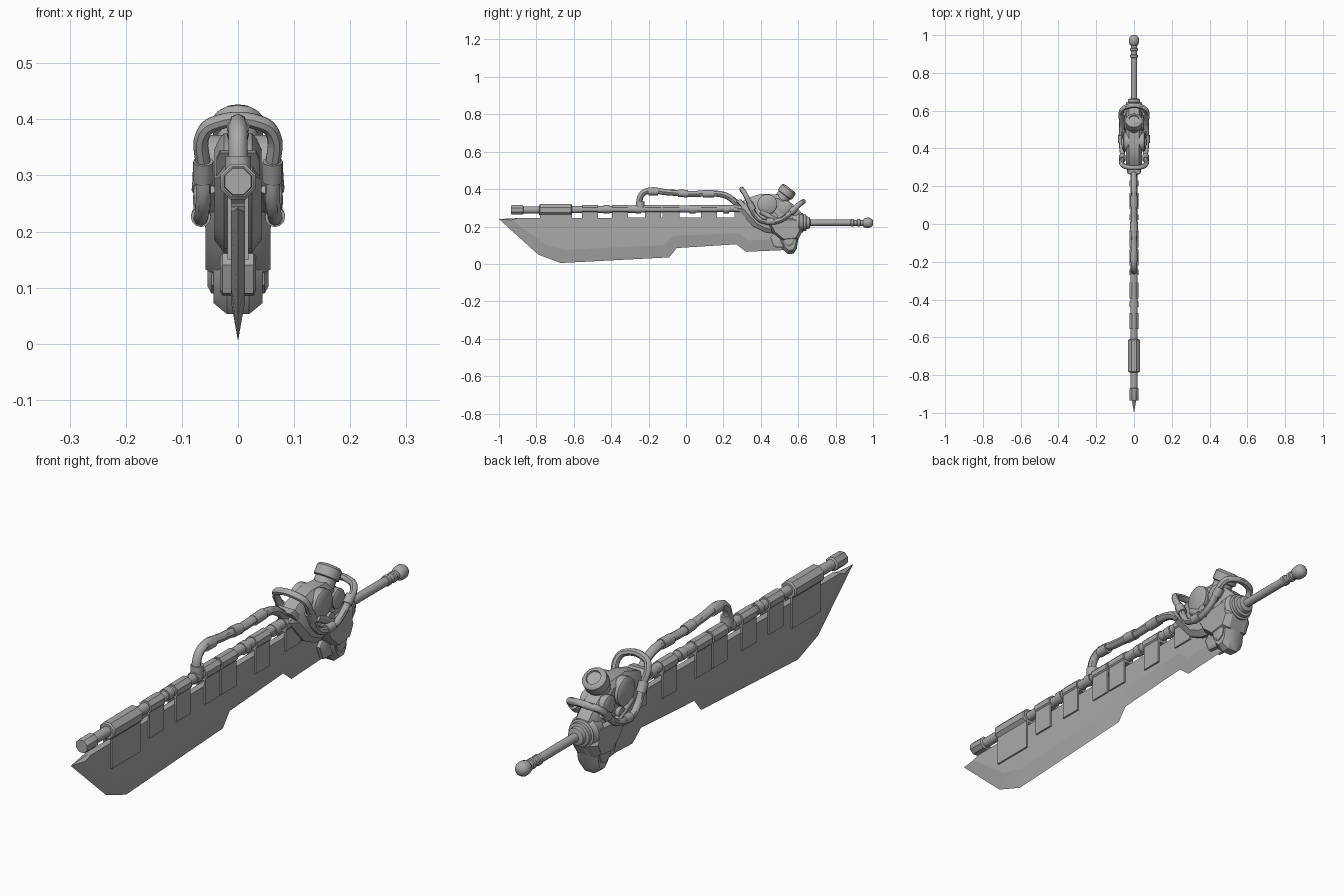
import bpy, bmesh, math
from mathutils import Vector

if "Cube" in bpy.data.objects:
    bpy.data.objects.remove(bpy.data.objects["Cube"])

steel = bpy.data.materials.new("grey_steel")
steel.use_nodes = True
GREY = (0.4, 0.4, 0.4, 1)
steel.diffuse_color = GREY
steel.node_tree.nodes["Principled BSDF"].inputs["Base Color"].default_value = GREY


def finish(ob, angle=40):
    """Give an object its colour and smooth its shallow edges."""
    ob.data.materials.clear()
    ob.data.materials.append(steel)
    bpy.ops.object.select_all(action="DESELECT")
    ob.select_set(True)
    bpy.context.view_layer.objects.active = ob
    bpy.ops.object.shade_smooth_by_angle(angle=math.radians(angle))
    return ob


def from_bmesh(name, bm, angle=40):
    bmesh.ops.recalc_face_normals(bm, faces=bm.faces)
    me = bpy.data.meshes.new(name)
    bm.to_mesh(me)
    bm.free()
    ob = bpy.data.objects.new(name, me)
    bpy.context.collection.objects.link(ob)
    return finish(ob, angle)


def lathe(name, profile, origin=(0, 0, 0), axis=(0, 1, 0), seg=12):
    """Turn (distance, radius) pairs about an axis."""
    bm = bmesh.new()
    origin, axis = Vector(origin), Vector(axis).normalized()
    side = axis.orthogonal().normalized()
    up = axis.cross(side)
    rings = []
    for d, r in profile:
        ring = []
        for i in range(seg):
            a = math.tau * (i + 0.5) / seg
            ring.append(bm.verts.new(origin + axis * d + (side * math.cos(a) + up * math.sin(a)) * r))
        rings.append(ring)
    for a, b in zip(rings, rings[1:]):
        for i in range(seg):
            j = (i + 1) % seg
            bm.faces.new((a[i], a[j], b[j], b[i]))
    bm.faces.new(rings[0])
    bm.faces.new(rings[-1])
    return from_bmesh(name, bm)


def rod(name, a, b, r, seg=12):
    a, b = Vector(a), Vector(b)
    return lathe(name, [(0, r), ((b - a).length, r)], a, b - a, seg)


def layers(name, loops, angle=30):
    """Skin equal-length point loops and cap both ends."""
    bm = bmesh.new()
    vs = [[bm.verts.new(p) for p in loop] for loop in loops]
    n = len(vs[0])
    for a, b in zip(vs, vs[1:]):
        for i in range(n):
            j = (i + 1) % n
            bm.faces.new((a[i], a[j], b[j], b[i]))
    bm.faces.new(vs[0])
    bm.faces.new(vs[-1])
    bmesh.ops.remove_doubles(bm, verts=bm.verts, dist=1e-5)
    return from_bmesh(name, bm, angle)


def slab(name, outline, half, x=0, shrink=0.8, flat=0.6):
    """Side outline of (y, z) points made thick, with chamfered sides."""
    cy = sum(p[0] for p in outline) / len(outline)
    cz = sum(p[1] for p in outline) / len(outline)
    loops = []
    for dx, s in ((-half, shrink), (-half * flat, 1), (half * flat, 1), (half, shrink)):
        loops.append([(x + dx, cy + (y - cy) * s, cz + (z - cz) * s) for y, z in outline])
    return layers(name, loops)


def tube(name, points, r, closed=False):
    cu = bpy.data.curves.new(name, "CURVE")
    cu.dimensions = "3D"
    cu.bevel_depth, cu.bevel_resolution, cu.resolution_u = r, 2, 5
    cu.use_fill_caps = True
    sp = cu.splines.new("BEZIER")
    sp.bezier_points.add(len(points) - 1)
    for bp, p in zip(sp.bezier_points, points):
        bp.co = p
        bp.handle_left_type = bp.handle_right_type = "AUTO"
    sp.use_cyclic_u = closed
    ob = bpy.data.objects.new(name, cu)
    bpy.context.collection.objects.link(ob)
    bpy.ops.object.select_all(action="DESELECT")
    ob.select_set(True)
    bpy.context.view_layer.objects.active = ob
    bpy.ops.object.convert(target="MESH")
    return finish(bpy.context.view_layer.objects.active, 45)


# Blade: sharp outline in the middle plane, flat cheeks on both sides
edge = [(-1, .24), (-.79, .05), (-.67, .005), (-.09, .035), (-.05, .085),
        (.27, .105), (.32, .065), (.55, .075), (.55, .25), (-.9, .245)]
cheek = [(-.93, .235), (-.75, .1), (-.65, .075), (-.12, .1), (-.07, .15),
         (.28, .165), (.33, .125), (.55, .135), (.55, .25), (-.9, .245)]
layers("blade", [[(-.0125, y, z) for y, z in cheek], [(0, y, z) for y, z in edge],
                 [(.0125, y, z) for y, z in cheek]], 10)

# Barrel, muzzle and heavy front sleeve
rod("barrel", (0, -.9, .288), (0, .36, .297), .019)
lathe("muzzle", [(-.935, .025), (-.93, .027), (-.872, .027), (-.868, .02)], (0, 0, .289), seg=8)
lathe("front_sleeve", [(-.785, .029), (-.78, .034), (-.615, .034), (-.61, .029)], (0, 0, .289), seg=8)

# Clamps around the barrel with plates hanging on both blade cheeks
clamps = [(-.78, -.61, .15), (-.555, -.47, .18), (-.395, -.31, .18), (-.22, -.135, .18),
          (-.125, -.035, .18), (.08, .165, .18), (.26, .35, .197)]
for a, b, low in clamps:
    if b > -.6:
        rod("barrel_clamp", (0, a, .292), (0, b, .292), .026, 8)
    for s in (-1, 1):
        x0, x1 = s * .0115, s * .019
        layers("clamp_plate", [[(x, a, low), (x, b, low), (x, b, .285), (x, a, .285)] for x in (x0, x1)])
for y in (-.44, -.27, .02, .2):
    rod("barrel_ring", (0, y, .293), (0, y + .03, .293), .023)

# Raised pipe over the barrel with bands
tube("upper_pipe", [(0, -.245, .29), (0, -.245, .355), (0, -.215, .387), (0, -.1, .383),
                    (0, .02, .374), (0, .16, .376), (0, .22, .362), (0, .265, .33), (0, .32, .29)], .0165)
for a, za, b, zb in ((-.2, .387, -.15, .386), (-.04, .379, .01, .375), (.09, .374, .15, .376)):
    rod("pipe_band", (0, a, za), (0, b, zb), .02)
rod("pipe_foot", (0, -.245, .3), (0, -.245, .335), .023)

# Engine housing
slab("engine_body", [(.27, .3), (.32, .35), (.4, .375), (.5, .37), (.57, .32), (.62, .27),
                     (.62, .18), (.55, .15), (.42, .17), (.36, .2)], .042)
slab("front_bracket", [(.265, .34), (.295, .345), (.4, .23), (.37, .215)], .038, flat=.85)
slab("lower_housing", [(.42, .24), (.6, .25), (.625, .18), (.6, .13), (.52, .12), (.46, .17)], .058)

# Side drums
for s in (-1, 1):
    lathe("large_drum", [(0, .053), (.054, .053), (.059, .046)], (0, .435, .32), (s, 0, 0), 16)
    lathe("small_drum", [(0, .037), (.05, .037), (.054, .03)], (0, .53, .302), (s, 0, 0), 14)
    rod("drum_bolt", (s * .045, .47, .255), (s * .062, .47, .255), .02)
    rod("side_link", (s * .05, .4, .28), (s * .055, .5, .225), .014)

# Tilted canister with a wide cap
lathe("canister", [(0, .038), (.085, .038), (.088, .046), (.122, .046), (.13, .038), (.132, .028), (.126, .026)],
      (0, .475, .3), (0, .6, .8), 14)

# Bent pipe loop round the engine
half = [(.04, .303, .393), (.062, .315, .375), (.062, .345, .315), (.062, .378, .25),
        (.066, .42, .226), (.066, .5, .232), (.066, .56, .275), (.062, .605, .318), (.035, .622, .33)]
loop = half + [(-x, y, z) for x, y, z in reversed(half)]
tube("pipe_loop", loop, .0135, True)
for s in (-1, 1):
    rod("loop_band", (s * .062, .34, .325), (s * .062, .358, .29), .018)
    rod("loop_band", (s * .066, .43, .226), (s * .066, .47, .228), .018)
    rod("loop_band", (s * .065, .56, .275), (s * .063, .585, .298), .018)

# Lower horn with side lobes
slab("lower_horn", [(.49, .19), (.495, .13), (.52, .075), (.545, .053), (.575, .055), (.592, .08),
                    (.6, .13), (.625, .18), (.6, .22)], .044, shrink=.72, flat=.45)
for s in (-1, 1):
    slab("horn_lobe", [(.515, .15), (.525, .105), (.55, .09), (.575, .105), (.585, .15), (.565, .18), (.53, .18)],
         .016, s * .038, .75)
    slab("guard_cheek", [(.45, .14), (.47, .09), (.53, .085), (.54, .14), (.5, .19)], .012, s * .02)

# Stepped collar, grip and pommel
lathe("collar", [(.57, .058), (.605, .06), (.615, .052), (.625, .052), (.628, .044), (.642, .044),
                 (.645, .034), (.66, .032), (.665, .018)], (0, 0, .22), seg=16)
lathe("grip", [(.64, .0165), (.88, .0165), (.882, .02), (.895, .02), (.898, .016), (.915, .016), (.918, .02),
               (.93, .02), (.933, .016), (.95, .016)], (0, 0, .22))
lathe("pommel", [(.945, .016), (.953, .024), (.965, .027), (.98, .027), (.992, .022), (1, .012)], (0, 0, .22))
